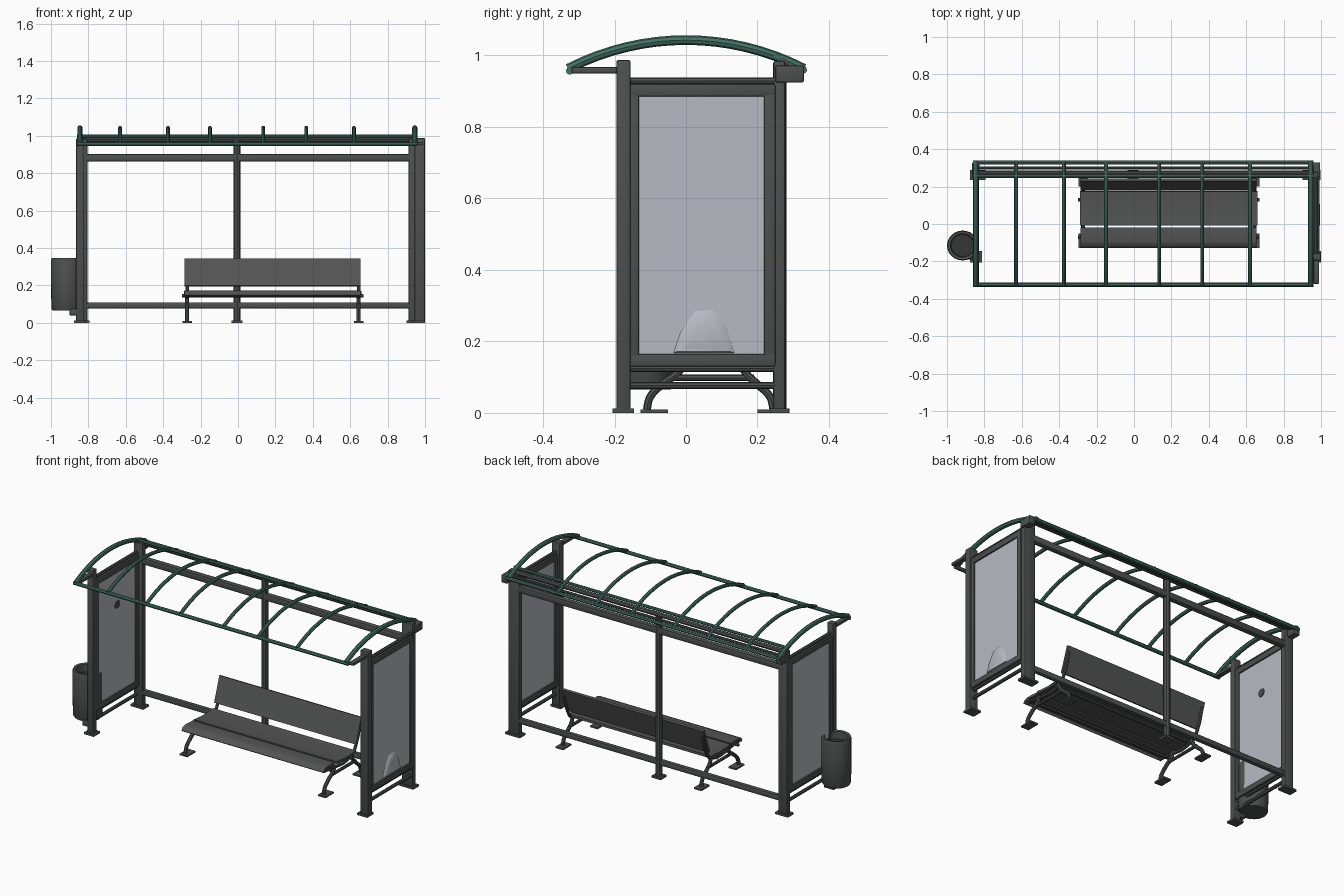
import bpy, bmesh, math
from mathutils import Vector

cube = bpy.data.objects.get("Cube")
if cube:
    bpy.data.objects.remove(cube, do_unlink=True)


def material(name, rgb):
    m = bpy.data.materials.new(name)
    m.use_nodes = True
    m.diffuse_color = (*rgb, 1)
    m.node_tree.nodes["Principled BSDF"].inputs["Base Color"].default_value = (*rgb, 1)
    return m


METAL = material("dark grey metal", (0.075, 0.08, 0.078))
BENCH = material("bench grey", (0.085, 0.088, 0.086))
GREEN = material("roof green", (0.06, 0.165, 0.13))
GLASS = material("pale glass", (0.47, 0.49, 0.54))
DARK = material("shadow grey", (0.035, 0.037, 0.037))


def add(name, mesh, mat, smooth=True):
    ob = bpy.data.objects.new(name, mesh)
    bpy.context.collection.objects.link(ob)
    mesh.materials.clear()
    mesh.materials.append(mat)
    if smooth:
        bpy.ops.object.select_all(action="DESELECT")
        ob.select_set(True)
        bpy.context.view_layer.objects.active = ob
        bpy.ops.object.shade_smooth_by_angle(angle=math.radians(40))
    return ob


def box(name, x, y, z, mat, bevel=0.0):
    """Box given as three (low, high) ranges."""
    bm = bmesh.new()
    bmesh.ops.create_cube(bm, size=1)
    for v in bm.verts:
        v.co = [lo + (c + 0.5) * (hi - lo) for c, (lo, hi) in zip(v.co, (x, y, z))]
    if bevel:
        bmesh.ops.bevel(bm, geom=bm.edges[:], offset=bevel, segments=2,
                        profile=0.5, affect="EDGES")
    me = bpy.data.meshes.new(name)
    bm.to_mesh(me)
    bm.free()
    return add(name, me, mat, bool(bevel))


def tube(name, points, r, mat, curved=False):
    """Round tube along a path, straight or smoothed."""
    cu = bpy.data.curves.new(name + "_path", "CURVE")
    cu.dimensions = "3D"
    cu.bevel_depth, cu.bevel_resolution, cu.use_fill_caps = r, 2, True
    sp = cu.splines.new("BEZIER" if curved else "POLY")
    if curved:
        sp.bezier_points.add(len(points) - 1)
        for p, co in zip(sp.bezier_points, points):
            p.co = co
            p.handle_left_type = p.handle_right_type = "AUTO"
        sp.resolution_u = 6
    else:
        sp.points.add(len(points) - 1)
        for p, co in zip(sp.points, points):
            p.co = (*co, 1)
    tmp = bpy.data.objects.new(name + "_tmp", cu)
    bpy.context.collection.objects.link(tmp)
    bpy.context.view_layer.update()
    me = bpy.data.meshes.new_from_object(
        tmp.evaluated_get(bpy.context.evaluated_depsgraph_get()))
    bpy.data.objects.remove(tmp)
    return add(name, me, mat)


def loft(name, rings, mat):
    """Skin a list of equal-length point rings and cap both ends."""
    bm = bmesh.new()
    vs = [[bm.verts.new(p) for p in ring] for ring in rings]
    n = len(vs[0])
    for a, b in zip(vs, vs[1:]):
        for i in range(n):
            bm.faces.new((a[i], a[(i + 1) % n], b[(i + 1) % n], b[i]))
    bm.faces.new(vs[0])
    bm.faces.new(vs[-1])
    bmesh.ops.recalc_face_normals(bm, faces=bm.faces[:])
    me = bpy.data.meshes.new(name)
    bm.to_mesh(me)
    bm.free()
    return add(name, me, mat)


# Side walls: posts, frame, glass and lower rails
FRONT, REAR = (-0.195, -0.155), (0.245, 0.278)
for side, mid, front_x, rear_x in (
        ("left", 0.975, (0.945, 1.0), (0.912, 0.985)),
        ("right", -0.845, (-0.865, -0.825), (-0.865, -0.805))):
    thick = (mid - 0.017, mid + 0.017)
    box(side + "_front_post", front_x, FRONT, (0, 0.988), METAL, 0.006)
    box(side + "_rear_post", rear_x, REAR, (0, 0.985), METAL, 0.006)
    for part, xr, yr in (("front", front_x, FRONT), ("rear", rear_x, REAR)):
        box(f"{side}_{part}_foot", (xr[0] - 0.012, min(xr[1] + 0.012, 1.0)),
            (yr[0] - 0.01, yr[1] + 0.01), (0, 0.012), METAL)
    box(side + "_frame_top", thick, (-0.16, 0.25), (0.885, 0.92), METAL, 0.004)
    box(side + "_frame_bottom", thick, (-0.16, 0.25), (0.13, 0.165), METAL, 0.004)
    box(side + "_frame_front", thick, (-0.16, -0.132), (0.13, 0.92), METAL, 0.004)
    box(side + "_frame_rear", thick, (0.218, 0.25), (0.13, 0.92), METAL, 0.004)
    box(side + "_glass", (mid - 0.009, mid + 0.009), (-0.14, 0.225), (0.155, 0.895), GLASS)
    for label, z, r in (("top", 0.928, 0.01), ("middle", 0.124, 0.009), ("low", 0.077, 0.01)):
        tube(f"{side}_{label}_rail", [(mid, -0.17, z), (mid, 0.26, z)], r, METAL)
    # Arms that carry the roof edges
    box(side + "_front_arm", (mid - 0.015, mid + 0.015), (-0.32, -0.18),
        (0.95, 0.968), METAL, 0.004)
    box(side + "_rear_arm", (mid - 0.02, mid + 0.02), (0.25, 0.33),
        (0.925, 0.972), METAL, 0.005)

# Raised hump at the foot of the left glass
hump = [(-0.04, 0.166), (-0.02, 0.225), (0.022, 0.29), (0.075, 0.295),
        (0.115, 0.25), (0.14, 0.166)]
centre = Vector((0.05, 0.2))
loft("glass_hump", [[(x, *(centre + (Vector(p) - centre) * s)) for p in hump]
                    for x, s in ((0.98, 1), (0.99, 0.85), (0.995, 0.5))], GLASS)

# Small dark disc on the inside of the right glass
tube("glass_disc", [(-0.837, 0.05, 0.69), (-0.832, 0.05, 0.69)], 0.024, METAL)

# Back wall beams and centre post
box("rear_top_beam", (-0.83, 0.94), (0.245, 0.278), (0.862, 0.902), METAL, 0.008)
box("rear_low_beam", (-0.83, 0.94), (0.248, 0.275), (0.076, 0.11), METAL, 0.008)
tube("rear_centre_post", [(-0.005, 0.262, 0), (-0.005, 0.262, 0.98)], 0.019, METAL)
box("rear_centre_foot", (-0.035, 0.025), (0.235, 0.29), (0, 0.012), METAL)

# Roof: arched ribs and long rails
HALF, RISE, EDGE = 0.33, 0.08, 0.963
RADIUS = (HALF ** 2 + RISE ** 2) / (2 * RISE)


def roof_z(y):
    return EDGE + RISE - RADIUS + math.sqrt(RADIUS ** 2 - y * y)


rib_x = (-0.845, -0.63, -0.375, -0.15, 0.135, 0.365, 0.62, 0.945)
for i, x in enumerate(rib_x):
    ys = [HALF * (k / 8 - 1) for k in range(17)]
    end = i in (0, len(rib_x) - 1)
    tube(f"roof_rib_{i + 1}", [(x, y, roof_z(y)) for y in ys],
         0.0135 if end else 0.0105, GREEN)
for name, y, z, r, mat in (
        ("roof_front_rail", -0.325, 0.957, 0.011, GREEN),
        ("roof_rear_rail", 0.328, 0.96, 0.011, GREEN),
        ("roof_inner_rail", 0.255, 0.998, 0.009, GREEN),
        ("roof_support_beam", 0.272, 0.98, 0.014, METAL),
        ("roof_gutter_rail", 0.3, 0.966, 0.008, METAL)):
    tube(name, [(-0.86, y, z), (0.96, y, z)], r, mat)


# Bench: planks swept along x from side profiles of (y, z)
def plank(name, profile, thickness, x0, x1, mat):
    top = [Vector(p) for p in profile]
    low = []
    for i, p in enumerate(top):
        d = (top[min(i + 1, len(top) - 1)] - top[max(i - 1, 0)]).normalized()
        low.append(p + Vector((d.y, -d.x)) * thickness)
    outline = top + low[::-1]
    return loft(name, [[(x, p.x, p.y) for p in outline] for x in (x0, x1)], mat)


plank("bench_front_plank", [(-0.128, 0.15), (-0.115, 0.167), (-0.09, 0.173),
                            (-0.02, 0.17)], 0.014, -0.285, 0.655, BENCH)
plank("bench_seat_plank", [(-0.008, 0.17), (0.08, 0.162), (0.175, 0.168)],
      0.014, -0.288, 0.66, BENCH)
plank("bench_backrest", [(0.18, 0.2), (0.205, 0.27), (0.23, 0.345)],
      0.014, -0.285, 0.655, BENCH)
for y in (-0.07, 0.13):
    tube("bench_long_bar", [(-0.3, y, 0.144), (0.67, y, 0.144)], 0.009, METAL)
for side, x in (("right", -0.272), ("left", 0.645)):
    tube(side + "_front_leg", [(x, -0.11, 0.008), (x, -0.1, 0.045), (x, -0.06, 0.085),
                               (x, -0.02, 0.115), (x, -0.005, 0.148)], 0.011, METAL, True)
    tube(side + "_rear_leg", [(x, 0.245, 0.008), (x, 0.235, 0.045), (x, 0.2, 0.08),
                              (x, 0.165, 0.115), (x, 0.15, 0.15)], 0.011, METAL, True)
    tube(side + "_leg_brace", [(x, -0.05, 0.098), (x, 0.19, 0.098)], 0.009, METAL)
    tube(side + "_seat_bearer", [(x, -0.11, 0.146), (x, 0.16, 0.148), (x, 0.2, 0.2),
                                 (x, 0.235, 0.31)], 0.009, METAL, True)
    for part, y in (("front", (-0.128, -0.05)), ("rear", (0.2, 0.278))):
        box(f"{side}_{part}_leg_foot", (x - 0.025, x + 0.025), y, (0, 0.009), METAL)


# Litter bin with a recessed mouth and a mounting bracket
def bin_ring(scale, z, n=24):
    return [(-0.916 + 0.084 * scale * math.cos(math.tau * i / n),
             -0.115 + 0.08 * scale * math.sin(math.tau * i / n), z) for i in range(n)]


bin_body = loft("litter_bin", [bin_ring(s, z) for s, z in (
    (0.9, 0.065), (0.97, 0.075), (1, 0.2), (1, 0.335), (0.95, 0.348),
    (0.78, 0.345), (0.74, 0.3))], METAL)
bin_body.data.materials.append(DARK)
for f in bin_body.data.polygons:
    if f.normal.z > 0.9 and abs(f.center.z - 0.3) < 0.01:
        f.material_index = 1
box("bin_bracket", (-0.9, -0.83), (-0.19, -0.16), (0.04, 0.075), METAL, 0.004)
